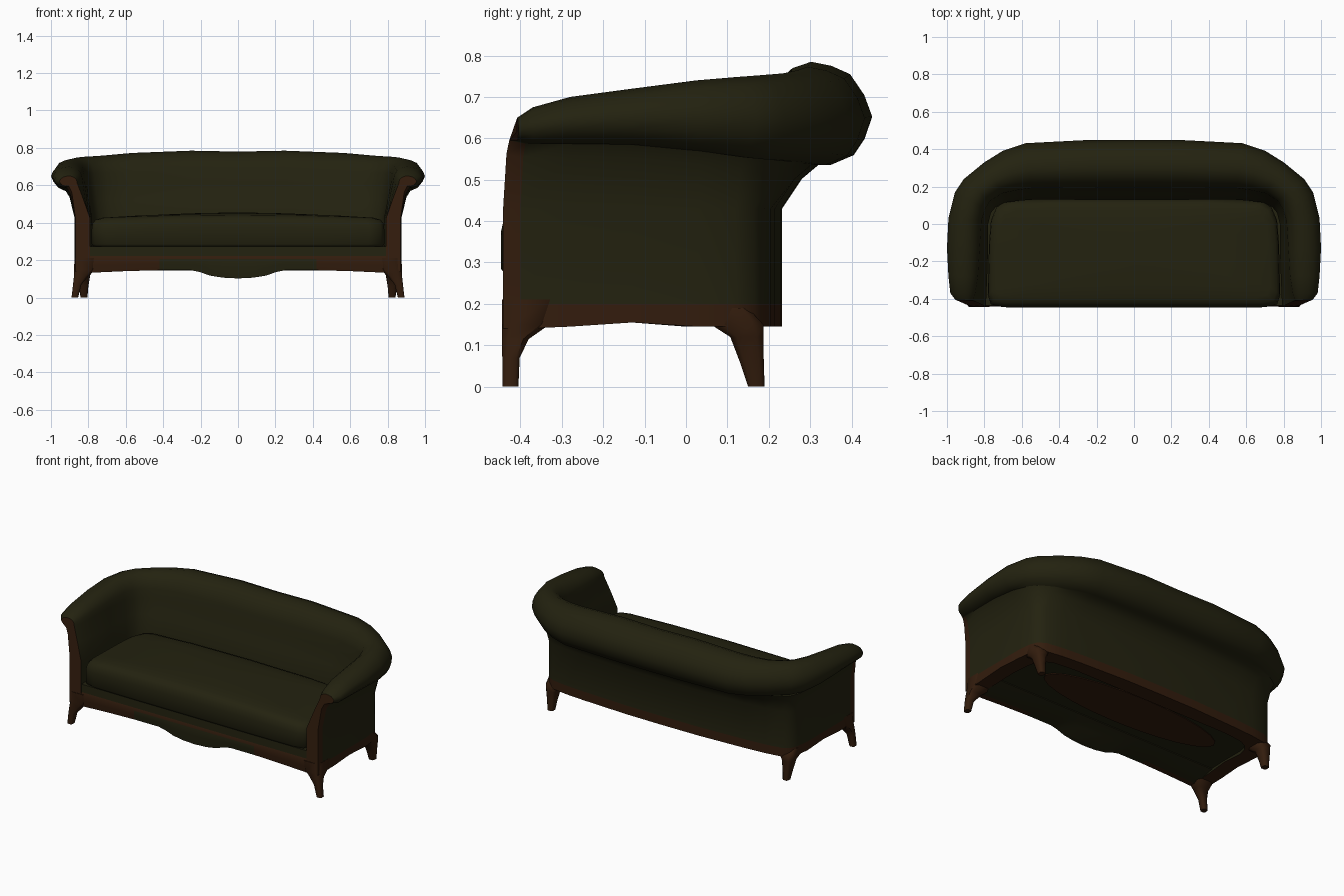
import bpy, bmesh, math

if "Cube" in bpy.data.objects:
    bpy.data.objects.remove(bpy.data.objects["Cube"])


def material(name, rgb):
    m = bpy.data.materials.new(name)
    m.diffuse_color = (*rgb, 1)
    m.use_nodes = True
    m.node_tree.nodes["Principled BSDF"].inputs["Base Color"].default_value = m.diffuse_color
    return m


GREEN = material("olive_upholstery", (0.017, 0.016, 0.005))
BROWN = material("dark_wood", (0.033, 0.012, 0.004))


def loft(name, rings, rule=lambda i, j: 0, cap_mat=0, angle=50):
    """Skin closed rings; rule(ring, segment) gives 0 = green, 1 = brown."""
    bm = bmesh.new()
    vs = [[bm.verts.new(p) for p in r] for r in rings]
    n = len(rings[0])
    for i in range(len(vs) - 1):
        for j in range(n):
            k = (j + 1) % n
            f = bm.faces.new((vs[i][j], vs[i][k], vs[i + 1][k], vs[i + 1][j]))
            f.material_index = rule(i, j)
    for r in (vs[0], vs[-1]):
        bm.faces.new(r).material_index = cap_mat
    bmesh.ops.recalc_face_normals(bm, faces=bm.faces)
    me = bpy.data.meshes.new(name)
    bm.to_mesh(me)
    bm.free()
    me.materials.append(GREEN)
    me.materials.append(BROWN)
    ob = bpy.data.objects.new(name, me)
    bpy.context.collection.objects.link(ob)
    bpy.ops.object.select_all(action='DESELECT')
    ob.select_set(True)
    bpy.context.view_layer.objects.active = ob
    bpy.ops.object.shade_smooth_by_angle(angle=math.radians(angle))
    return ob


def mix(a, b, t):
    return (a[0] + (b[0] - a[0]) * t, a[1] + (b[1] - a[1]) * t)


# Arms and back: wall foot, roll outside, roll inside, inner foot, roll top, roll bottom, rail bottom
STATIONS = [
    ((.87, -.442), (.955, -.405), (.86, -.41), (.79, -.442), .65, .595, .14),
    ((.872, -.40), (.982, -.37), (.845, -.37), (.79, -.40), .675, .587, .14),
    ((.875, -.28), (.992, -.28), (.83, -.28), (.785, -.28), .70, .587, .145),
    ((.875, -.13), (1.0, -.13), (.82, -.13), (.78, -.13), .72, .585, .155),
    ((.875, .03), (.992, .03), (.81, .02), (.78, .00), .74, .57, .145),
    ((.865, .12), (.957, .17), (.79, .08), (.765, .06), .748, .555, .145),
    ((.845, .165), (.91, .24), (.765, .12), (.74, .09), .752, .55, .145),
    ((.80, .19), (.80, .33), (.70, .16), (.69, .115), .757, .545, .145),
    ((.70, .205), (.70, .392), (.62, .175), (.61, .125), .765, .54, .145),
    ((.57, .215), (.58, .432), (.55, .185), (.54, .13), .773, .535, .145),
    ((.25, .23), (.25, .449), (.25, .187), (.25, .13), .785, .535, .145),
    ((0, .232), (0, .45), (0, .188), (0, .13), .78, .535, .145),
]
ROLL = [(.61, 0), (.83, .1), (.93, .26), (1, .48), (.93, .68), (.8, .88),
        (.63, .96), (.44, 1), (.27, .94), (.12, .8), (.03, .58), (0, .3)]


def section(foot, out, inn, seat, top, bot, rail):
    pts = [(*foot, rail), (*foot, .2), (*foot, .43),
           (*mix(foot, out, .22), bot - .033), (*mix(foot, out, .4), bot)]
    pts += [(*mix(inn, out, t), bot + h * (top - bot)) for t, h in ROLL]
    pts += [(*mix(seat, inn, .5), .52), (*seat, .42), (*seat, .27), (*seat, rail)]
    return pts


half = [section(*s) for s in STATIONS]
mirrored = [[(-x, y, z) for x, y, z in r] for r in reversed(half[:-1])]
rings = half + mirrored
last = len(rings) - 2
side = len(rings[0])


def shell_rule(i, j):
    if j in (0, side - 1):             # wooden bottom rail
        return 1
    return int(i in (0, last) and j < 4)  # wooden front posts


loft("arms_and_back", rings, shell_rule, cap_mat=1)


# Seat cushion: rounded outline stacked into a dome
def outline(sx, sy, z, bulge=0):
    right = [(0, -.447), (.4, -.447), (.70, -.445), (.765, -.43), (.782, -.38), (.775, -.1),
             (.765, .02), (.735, .09), (.68, .125), (.4, .135), (0, .135)]
    pts = right + [(-x, y) for x, y in reversed(right[1:-1])]
    return [(x * sx, -.156 + (y + .156) * sy, z + bulge * (1 - (x / .79) ** 2)) for x, y in pts]


loft("seat_cushion", [
    outline(.985, .97, .272), outline(1, 1, .285), outline(1, 1, .365, .01),
    outline(.995, .975, .395, .012), outline(.975, .92, .415, .015), outline(.93, .82, .426, .016),
    outline(.7, .6, .437, .012), outline(.35, .3, .449, .005), outline(.05, .05, .454)], angle=60)


def box(name, x, y0, y1, z0, z1, mat=0):
    r = [[(s * x, y0, z0), (s * x, y1, z0), (s * x, y1, z1), (s * x, y0, z1)] for s in (-1, 1)]
    return loft(name, r, lambda i, j: mat, mat, 30)


# Seat deck and underside
box("seat_deck", .79, -.437, .14, .2, .272)
box("underside_panel", .80, -.40, .15, .165, .2)
ring = [(.62 * math.cos(a * math.pi / 12), -.04 + .15 * math.sin(a * math.pi / 12)) for a in range(24)]
loft("underside_patch", [[(x, y, z) for x, y in ring] for z in (.160, .166)],
     lambda i, j: 1, 1, 30)

# Wavy front apron
WAVE = [(.80, .132), (.6, .141), (.42, .146), (.25, .146), (.2, .135), (.15, .117), (.08, .106)]
wave = WAVE + [(0, .102)] + [(-x, z) for x, z in reversed(WAVE)]
loft("front_apron",
     [[(x, -.437, .222), (x, -.442, .205), (x, -.44, (b + .21) / 2), (x, -.435, b), (x, -.40, b),
       (x, -.34, max(b, .143)), (x, -.25, .16), (x, -.25, .21)] for x, b in wave],
     lambda i, j: int(j == 0 or (j < 4 and abs(wave[i][0] + wave[i + 1][0]) > .8)), 1)


# Legs: stacked rectangles with softened corners
def leg(name, sizes, s):
    r = []
    for x0, x1, y0, y1, z in sizes:
        cx, cy = (x1 - x0) * .2, (y1 - y0) * .2
        p = [(x0 + cx, y0), (x1 - cx, y0), (x1, y0 + cy), (x1, y1 - cy),
             (x1 - cx, y1), (x0 + cx, y1), (x0, y1 - cy), (x0, y0 + cy)]
        r.append([(s * x, y, z) for x, y in p])
    loft(name, r, lambda i, j: 1, 1)


FRONT = [(.855, .89, -.443, -.405, 0), (.837, .882, -.444, -.402, .07),
         (.80, .877, -.445, -.38, .115), (.76, .877, -.445, -.33, .15), (.75, .874, -.445, -.30, .21)]
REAR = [(.805, .842, .15, .19, 0), (.80, .85, .13, .188, .06),
        (.79, .86, .107, .187, .12), (.77, .868, .06, .187, .15), (.76, .866, .05, .15, .19)]
for s, label in ((1, "right"), (-1, "left")):
    leg("front_leg_" + label, FRONT, s)
    leg("rear_leg_" + label, REAR, s)
